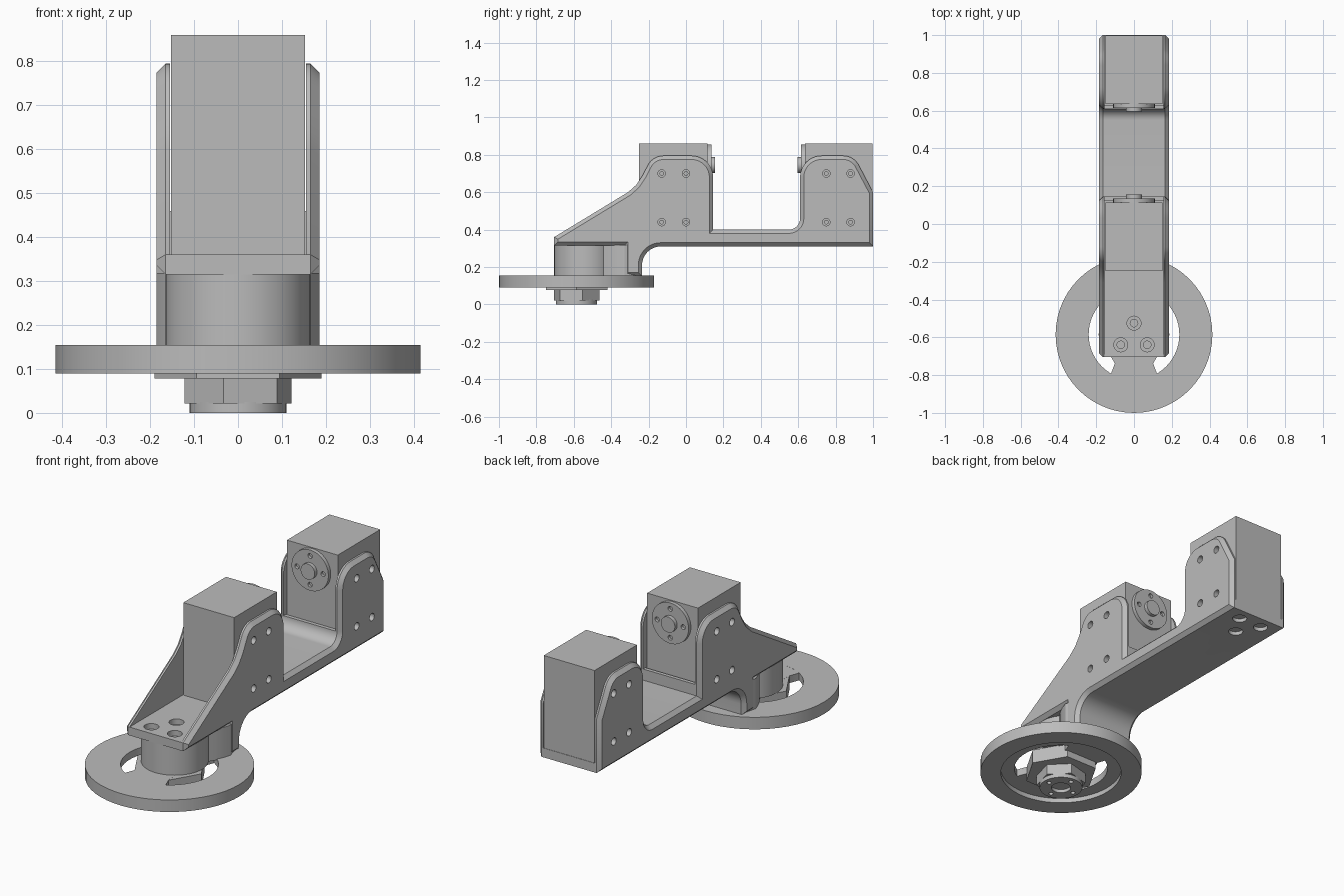
import bpy, bmesh
from math import sin, cos, pi, radians
from mathutils import Matrix, Vector

if "Cube" in bpy.data.objects:
    bpy.data.objects.remove(bpy.data.objects["Cube"], do_unlink=True)

grey = bpy.data.materials.new("plain grey")
grey.use_nodes = True
grey.diffuse_color = (0.5, 0.5, 0.5, 1)
grey.node_tree.nodes["Principled BSDF"].inputs["Base Color"].default_value = (0.5, 0.5, 0.5, 1)

TURN = {"X": Matrix.Rotation(pi / 2, 4, "Y"), "Y": Matrix.Rotation(-pi / 2, 4, "X"), "Z": Matrix()}


def shade(ob):
    for p in ob.data.polygons:
        p.use_smooth = True
    ob.data.set_sharp_from_angle(angle=radians(30))


def make(name, bm):
    bmesh.ops.recalc_face_normals(bm, faces=bm.faces)
    me = bpy.data.meshes.new(name)
    bm.to_mesh(me)
    bm.free()
    me.materials.append(grey)
    ob = bpy.data.objects.new(name, me)
    bpy.context.scene.collection.objects.link(ob)
    shade(ob)
    return ob


def add_cyl(bm, centre, axis, r, depth, seg=32, spin=0):
    m = Matrix.Translation(centre) @ TURN[axis] @ Matrix.Rotation(radians(spin), 4, "Z")
    bmesh.ops.create_cone(bm, cap_ends=True, segments=seg, radius1=r, radius2=r, depth=depth, matrix=m)


def cyl(name, centre, axis, r, depth, seg=48, spin=0):
    bm = bmesh.new()
    add_cyl(bm, centre, axis, r, depth, seg, spin)
    return make(name, bm)


def box(name, lo, hi):
    bm = bmesh.new()
    lo, hi = Vector(lo), Vector(hi)
    bmesh.ops.create_cube(bm, size=1, matrix=Matrix.Translation((lo + hi) / 2) @ Matrix.Diagonal((*(hi - lo), 1)))
    return make(name, bm)


def apply(ob, mod):
    bpy.context.view_layer.objects.active = ob
    bpy.ops.object.modifier_apply(modifier=mod.name)
    shade(ob)


def drill(ob, centres, axis, r, depth):
    """Cut equal round holes out of a part."""
    bm = bmesh.new()
    for c in centres:
        add_cyl(bm, c, axis, r, depth, 24)
    cutter = make("drill_cutter", bm)
    cutter.hide_render = True
    mod = ob.modifiers.new("holes", "BOOLEAN")
    mod.operation, mod.solver, mod.object = "DIFFERENCE", "EXACT", cutter
    apply(ob, mod)
    bpy.data.objects.remove(cutter, do_unlink=True)


def arc(y, z, r, a, b, n=10):
    return [(y + r * cos(radians(a + (b - a) * i / n)), z + r * sin(radians(a + (b - a) * i / n)))
            for i in range(n + 1)]


def prism(points, lo, hi):
    """Extrude a point loop; returns the bmesh and its far face."""
    bm = bmesh.new()
    face = bm.faces.new([bm.verts.new(lo + Vector(p)) for p in points])
    out = bmesh.ops.extrude_face_region(bm, geom=[face], use_keep_orig=True)["geom"]
    far = [g for g in out if isinstance(g, bmesh.types.BMFace)][0]
    bmesh.ops.translate(bm, verts=far.verts, vec=hi - lo)
    return bm, far


# Side rails: one outline with two tall cheeks, chamfered outside, mirrored
underside = [(-.705, .315), (-.33, .315), (-.33, .15), (-.235, .15)] + arc(-.135, .21, .1, 180, 90) + [(1, .31)]
cove = arc(.55, .46, .06, 0, -90)
outline = (underside + [(1, .6)] + arc(.84, .7, .095, 30, 90) + arc(.725, .68, .115, 90, 180)
           + cove + [(.145, .4)] + arc(.03, .68, .115, 0, 90) + arc(-.12, .7, .095, 90, 150)
           + [(-.235, .685), (-.265, .64), (-.31, .6), (-.705, .36)])
bm, far = prism([(0, y, z) for y, z in outline], Vector((.155, 0, 0)), Vector((.165, 0, 0)))
bmesh.ops.recalc_face_normals(bm, faces=bm.faces)
bmesh.ops.inset_region(bm, faces=[far], thickness=.02, use_even_offset=True)
for v in far.verts:
    v.co.x = .185
rails = make("side_rails", bm)
screw_spots = [(.16, y, z) for y in (-.13, 0, .75, .88) for z in (.44, .7)]
drill(rails, screw_spots, "X", .02, .1)
mirror = rails.modifiers.new("mirror", "MIRROR")
apply(rails, mirror)

# Floor between the rails, with a lip at each motor
floor = underside + [(1, .36), (.63, .36), (.63, .46)] + cove + [
    (.145, .4), (.145, .46), (.125, .46), (.125, .36), (-.705, .36)]
bm, far = prism([(0, y, z) for y, z in floor], Vector((-.157, 0, 0)), Vector((.157, 0, 0)))
deck = make("arm_floor", bm)
front_spots = [(0, -.525), (-.07, -.64), (.07, -.64)]
drill(deck, [(x, y, .36) for x, y in front_spots], "Z", .037, .06)
drill(deck, [(x, y, .34) for x, y in front_spots], "Z", .02, .1)
drill(deck, [(x, .29 - y, .31) for x, y in front_spots], "Z", .037, .06)

# Turret post and flared column under the floor
post = cyl("turret_post", (0, -.54, .2375), "Z", .165, .165, 64)
drill(post, [(x, y, .32) for x, y in front_spots], "Z", .02, .1)
half = [(.12, -.46), (.152, -.41), (.172, -.37), (.185, -.33), (.165, -.25)]
loop = half + [(-x, y) for x, y in reversed(half)]
bm, far = prism([(x, y, 0) for x, y in loop], Vector((0, 0, .15)), Vector((0, 0, .318)))
make("flared_column", bm)

# Motors with round horns facing each other
for name, y0, y1, face, d in (("front", -.25, .115, .115, 1), ("rear", .635, .998, .635, -1)):
    motor = box(name + "_motor", (-.152, y0, .33), (.152, y1, .86))
    mid = (y0 + y1) / 2
    spots = [(s * .15, y, z) for s in (-1, 1) for _, y, z in screw_spots[:8] if abs(y - mid) < .3]
    drill(motor, spots, "X", .01, .06)
    horn = cyl(name + "_horn", (0, face + d * .01, .745), "Y", .11, .02)
    ring_spots = [(.078 * cos(k * pi / 2), face + d * .02, .745 + .078 * sin(k * pi / 2)) for k in range(4)]
    drill(horn, ring_spots, "Y", .013, .03)
    cyl(name + "_horn_boss", (0, face + d * .028, .745), "Y", .042, .024)

# Base ring, recessed below, with two spokes to the hub
C = -.585
bm = bmesh.new()
section = [(.24, .115), (.31, .115), (.31, .09), (.415, .09), (.415, .155), (.24, .155)]
verts = [bm.verts.new((r, 0, z)) for r, z in section]
edges = [bm.edges.new((verts[i - 1], verts[i])) for i in range(len(verts))]
bmesh.ops.spin(bm, geom=verts + edges, cent=(0, 0, 0), axis=(0, 0, 1), angle=2 * pi, steps=56)
bmesh.ops.remove_doubles(bm, verts=bm.verts, dist=1e-4)
bmesh.ops.translate(bm, verts=bm.verts, vec=(0, C, 0))
make("base_ring", bm)
for name, s in (("front_spoke", -1), ("back_spoke", 1)):
    shape = [(-.1, .1), (.1, .1), (.1, .15), (.125, .215), (-.125, .215)]
    shape += [(-.1, .15)]
    shape[3:5] = [(.125, .215), (.08, .25), (-.08, .25), (-.125, .215)]
    bm, far = prism([(x, C + s * y, 0) for x, y in shape], Vector((0, 0, .115)), Vector((0, 0, .1545)))
    make(name, bm)

# Hex hub, nut and drive horn underneath
cyl("hub_flange", (0, C, .116), "Z", .19, .076, 6, 90)
cyl("hub_nut", (0, C, .05), "Z", .126, .057, 6, -15)
drive = cyl("drive_horn", (0, C, .0125), "Z", .11, .025)
drill(drive, [(0, C, 0)], "Z", .05, .036)
drill(drive, [(.08 * cos(k * pi / 2), C + .08 * sin(k * pi / 2), 0) for k in range(4)], "Z", .012, .03)
